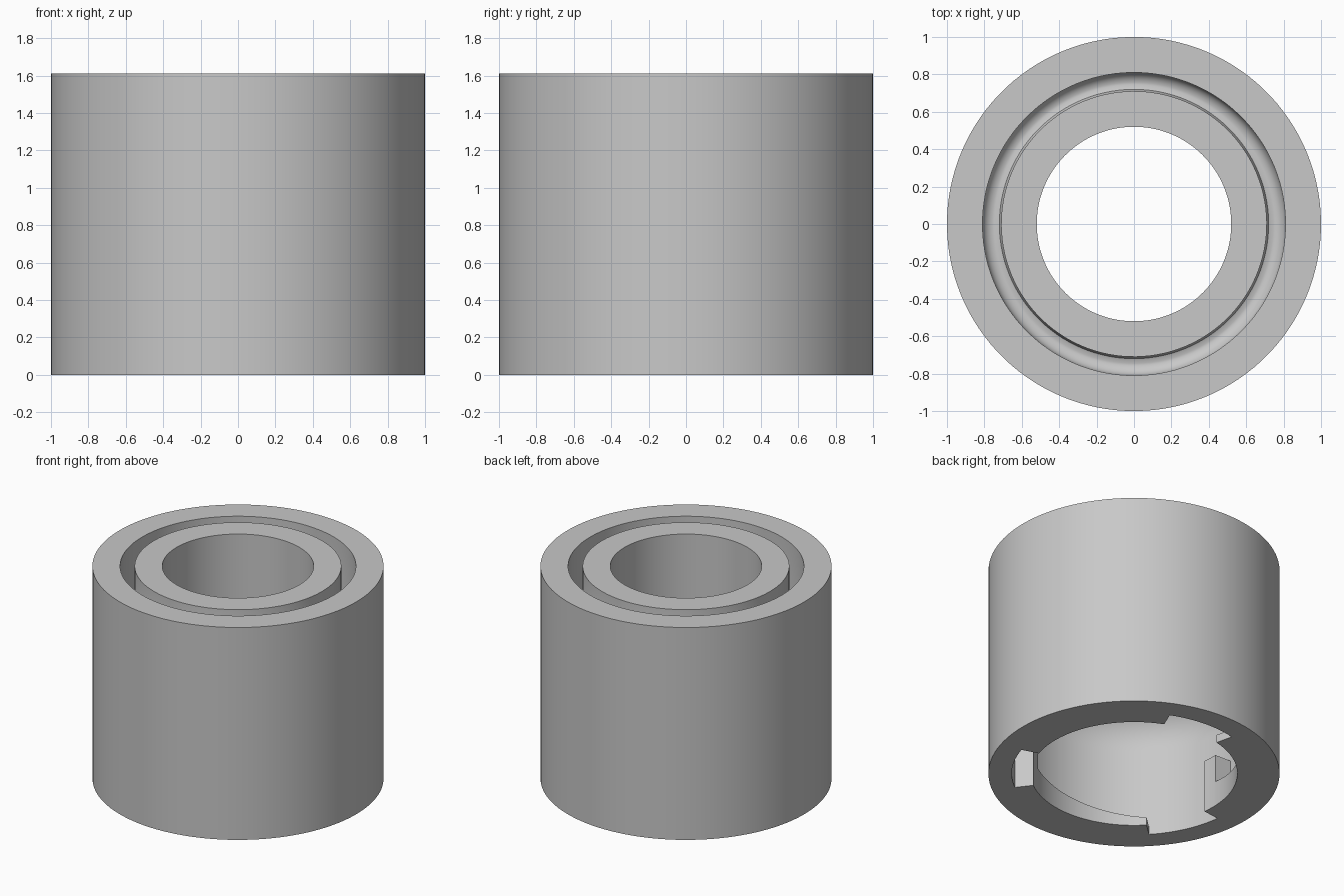
import bpy, bmesh, math
from math import cos, sin, radians, pi

SEG = 120          # facets around the axis
STEP = 360 // SEG
OFFSET = 1         # aligns facet corners with the bayonet edges
HEIGHT = 1.61

if "Cube" in bpy.data.objects:
    bpy.data.objects.remove(bpy.data.objects["Cube"], do_unlink=True)

grey = bpy.data.materials.new("light_grey")
grey.use_nodes = True
grey.diffuse_color = (0.58, 0.58, 0.58, 1)
grey.node_tree.nodes["Principled BSDF"].inputs["Base Color"].default_value = grey.diffuse_color


def polar(r, degrees, z):
    return (r * cos(radians(degrees)), r * sin(radians(degrees)), z)


def arc(cr, cz, radius, start, end, count):
    """Points of a circular arc in the (radius, height) plane."""
    angles = [radians(start + (end - start) * i / count) for i in range(count + 1)]
    return [(cr + radius * cos(a), cz + radius * sin(a)) for a in angles]


def sweep(name, sections, closed):
    """Join matching cross-sections into a solid, capped when it is not a full turn."""
    bm = bmesh.new()
    rings = [[bm.verts.new(p) for p in s] for s in sections]
    pairs = list(zip(rings, rings[1:]))
    if closed:
        pairs.append((rings[-1], rings[0]))
    else:
        bm.faces.new(rings[0])
        bm.faces.new(rings[-1])
    for a, b in pairs:
        for i in range(len(a)):
            j = (i + 1) % len(a)
            bm.faces.new((a[i], b[i], b[j], a[j]))
    bmesh.ops.recalc_face_normals(bm, faces=bm.faces)
    mesh = bpy.data.meshes.new(name)
    bm.to_mesh(mesh)
    bm.free()
    mesh.materials.append(grey)
    obj = bpy.data.objects.new(name, mesh)
    bpy.context.collection.objects.link(obj)
    bpy.ops.object.select_all(action="DESELECT")
    obj.select_set(True)
    bpy.context.view_layer.objects.active = obj
    bpy.ops.object.shade_smooth_by_angle(angle=radians(30))
    return obj


def arc_block(name, start, end, z_start, z_end):
    """Curved block on the cavity wall whose top ramps between two heights."""
    sections = []
    for a in range(start, end + 1, STEP):
        z = z_start + (z_end - z_start) * (a - start) / (end - start)
        sections.append([polar(0.71, a, 0), polar(0.84, a, 0),
                         polar(0.84, a, z), polar(0.71, a, z)])
    return sweep(name, sections, False)


# Body: outer wall, flat top with a round-bottomed groove, bore and domed cavity
profile = [(1, 0), (1, HEIGHT), (0.81, HEIGHT)]
profile += arc(0.745, 1.27, 0.065, 0, -90, 8)
profile += [(0.72, 1.215), (0.71, 1.24), (0.71, HEIGHT), (0.52, HEIGHT)]
profile += arc(0.52, 0.66, 0.32, 90, 0, 14)
profile += [(0.84, 0)]
sweep("body", [[polar(r, OFFSET + i * STEP, z) for r, z in profile] for i in range(SEG)], True)

# Bayonet ring: three ramped lips, each ending in a taller stop
for k in range(3):
    turn = 120 * k
    arc_block(f"ramp_lip_{k + 1}", 103 + turn, 178 + turn, 0.06, 0.19)
    arc_block(f"stop_block_{k + 1}", 178 + turn, 187 + turn, 0.4, 0.4)
